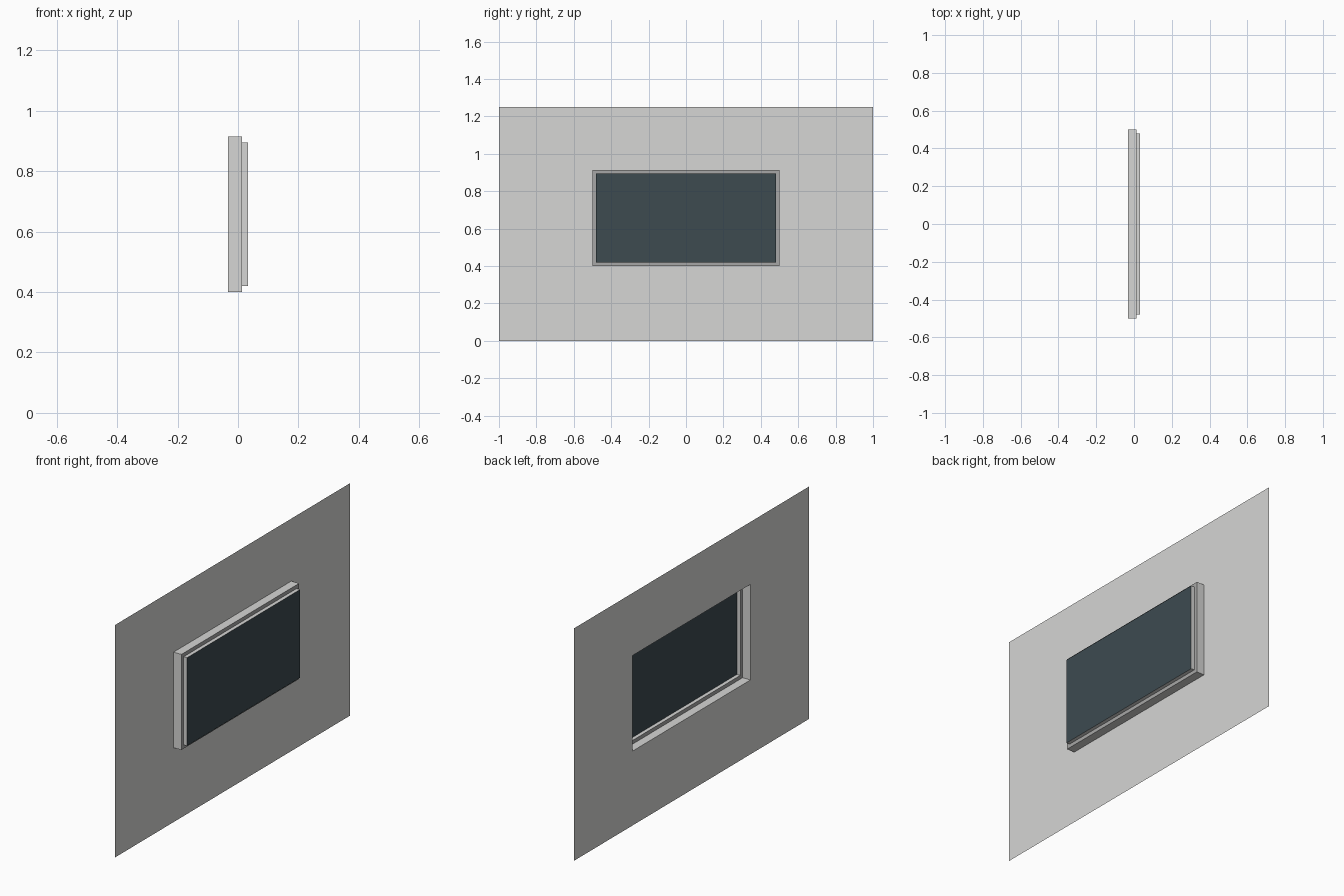
import bpy
import bmesh

if "Cube" in bpy.data.objects:
    bpy.data.objects.remove(bpy.data.objects["Cube"])


def material(name, rgb):
    m = bpy.data.materials.new(name)
    m.diffuse_color = (*rgb, 1.0)
    m.use_nodes = True
    m.node_tree.nodes["Principled BSDF"].inputs["Base Color"].default_value = m.diffuse_color
    return m


LIGHT = material("light grey", (0.67, 0.67, 0.66))
TRIM = material("mid grey", (0.39, 0.39, 0.385))
DARK = material("dark slate glass", (0.047, 0.069, 0.081))


def rect(x, half_y, z0, z1):
    """Rectangle in the YZ plane, counter-clockwise seen from +x."""
    return [(x, -half_y, z0), (x, half_y, z0), (x, half_y, z1), (x, -half_y, z1)]


def surface(name, mat, outer, inner=None):
    """Band of four quads between two rectangles, or one filled rectangle."""
    bm = bmesh.new()
    a = [bm.verts.new(p) for p in outer]
    if inner is None:
        bm.faces.new(a)
    else:
        b = [bm.verts.new(p) for p in inner]
        for i in range(4):
            j = (i + 1) % 4
            bm.faces.new((a[i], a[j], b[j], b[i]))
    mesh = bpy.data.meshes.new(name)
    bm.to_mesh(mesh)
    bm.free()
    mesh.materials.append(mat)
    obj = bpy.data.objects.new(name, mesh)
    bpy.context.collection.objects.link(obj)
    return obj


X_WALL, X_FRAME, X_PANEL = -0.033, 0.013, 0.033
FRAME = (0.5, 0.4, 0.914)
PANEL = (0.48, 0.42, 0.894)

# Thin wall sheet with the window opening
surface("wall", LIGHT, rect(X_WALL, 1.0, 0.0, 1.25), rect(X_WALL, *FRAME))
# Frame sides, standing out from the wall
surface("frame_sides", LIGHT, rect(X_WALL, *FRAME), rect(X_FRAME, *FRAME))
# Narrow face of the frame around the pane
surface("frame_face", TRIM, rect(X_FRAME, *FRAME), rect(X_FRAME, *PANEL))
# Raised pane: sides and dark front
surface("pane_sides", LIGHT, rect(X_FRAME, *PANEL), rect(X_PANEL, *PANEL))
surface("pane", DARK, rect(X_PANEL, *PANEL))
